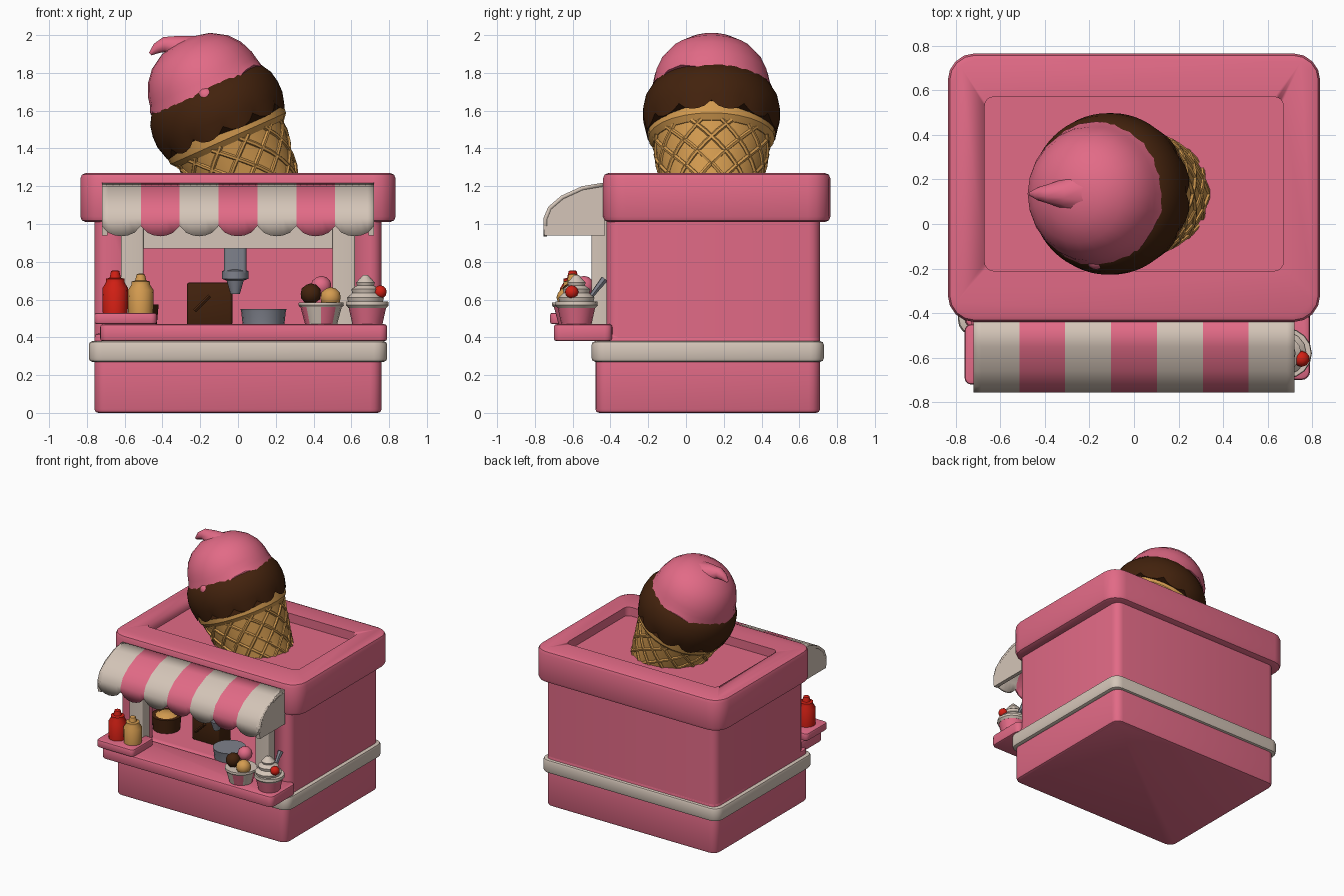
import bpy, bmesh
from math import sin, cos, pi, radians, atan2
from mathutils import Vector, Matrix

if "Cube" in bpy.data.objects:
    bpy.data.objects.remove(bpy.data.objects["Cube"], do_unlink=True)


def material(name, r, g, b):
    m = bpy.data.materials.new(name)
    m.use_nodes = True
    m.diffuse_color = (r, g, b, 1)
    m.node_tree.nodes["Principled BSDF"].inputs["Base Color"].default_value = (r, g, b, 1)
    return m


PINK = material("pink", .76, .145, .24)
CREAM = material("cream", .66, .56, .48)
CHOC = material("chocolate", .055, .016, .004)
TAN = material("waffle tan", .66, .33, .08)
RED = material("red", .65, .014, .007)
GREY = material("grey", .21, .22, .26)


def finish(name, bm, mats, smooth=None):
    bmesh.ops.recalc_face_normals(bm, faces=bm.faces)
    mesh = bpy.data.meshes.new(name)
    bm.to_mesh(mesh)
    bm.free()
    ob = bpy.data.objects.new(name, mesh)
    bpy.context.collection.objects.link(ob)
    for m in mats:
        mesh.materials.append(m)
    bpy.ops.object.select_all(action='DESELECT')
    ob.select_set(True)
    bpy.context.view_layer.objects.active = ob
    if smooth:
        bpy.ops.object.shade_smooth_by_angle(angle=radians(smooth))
    return ob


def box(name, x, y, z, mat, corner=0.0, edge=0.0):
    """Box from (min, max) ranges; rounded upright corners, softened rims."""
    bm = bmesh.new()
    bmesh.ops.create_cube(bm, size=1)
    for v in bm.verts:
        v.co = [r[0] + (c + .5) * (r[1] - r[0]) for c, r in zip(v.co, (x, y, z))]
    if corner:
        up = [e for e in bm.edges if abs(e.verts[0].co.z - e.verts[1].co.z) > .001]
        bmesh.ops.bevel(bm, geom=up, offset=corner, segments=4, profile=.5, affect='EDGES')
    if edge:
        rim = [e for e in bm.edges if abs(e.verts[0].co.z - e.verts[1].co.z) < .001]
        bmesh.ops.bevel(bm, geom=rim, offset=edge, segments=2, profile=.5, affect='EDGES')
    return finish(name, bm, [mat], 35)


def carve(ob, *ranges, corner=0.0):
    """Subtract a box-shaped space."""
    cutter = box("cutter", *ranges, PINK, corner)
    cutter.hide_render = True
    mod = ob.modifiers.new("carve", 'BOOLEAN')
    mod.operation, mod.solver, mod.object = 'DIFFERENCE', 'EXACT', cutter
    bpy.context.view_layer.objects.active = ob
    bpy.ops.object.modifier_apply(modifier=mod.name)
    bpy.data.objects.remove(cutter, do_unlink=True)


def lathe(name, profile, mats, place, segs=16, wave=None, rule=None, smooth=35):
    """Spin (radius, height) points; wave(angle) lowers the first ring."""
    bm = bmesh.new()
    rings = []
    for i, (r, h) in enumerate(profile):
        ring = []
        for k in range(segs):
            a = 2 * pi * k / segs
            ring.append(bm.verts.new((r * cos(a), r * sin(a), h - (wave(a) if wave and i == 0 else 0))))
        rings.append(ring)
    for low, high in zip(rings, rings[1:]):
        for k in range(segs):
            n = (k + 1) % segs
            bm.faces.new((low[k], low[n], high[n], high[k]))
    bm.faces.new(rings[-1])
    bm.faces.new(rings[0][::-1])
    if rule:
        for f in bm.faces:
            f.material_index = rule(f.calc_center_median())
    if not isinstance(place, Matrix):
        place = Matrix.Translation(place)
    bm.transform(place)
    return finish(name, bm, mats, smooth)


def ball(name, centre, r, mat):
    bm = bmesh.new()
    bmesh.ops.create_icosphere(bm, subdivisions=2, radius=r, matrix=Matrix.Translation(centre))
    return finish(name, bm, [mat], 50)


def tubes(name, paths, depth, mat, sides=1):
    """Tubes along lists of (point, relative radius)."""
    cu = bpy.data.curves.new(name, 'CURVE')
    cu.dimensions, cu.bevel_depth, cu.bevel_resolution, cu.use_fill_caps = '3D', depth, sides, True
    for path in paths:
        sp = cu.splines.new('POLY')
        sp.points.add(len(path) - 1)
        for p, (co, r) in zip(sp.points, path):
            p.co, p.radius = (*co, 1), r
    cu.materials.append(mat)
    ob = bpy.data.objects.new(name, cu)
    bpy.context.collection.objects.link(ob)
    bpy.ops.object.select_all(action='DESELECT')
    ob.select_set(True)
    bpy.context.view_layer.objects.active = ob
    bpy.ops.object.convert(target='MESH')
    bpy.ops.object.shade_smooth_by_angle(angle=radians(40))


# Kiosk shell with serving window
box("lower_body", (-.76, .76), (-.48, .71), (0, .42), PINK, .06, .02)
upper = box("upper_body", (-.76, .76), (-.42, .71), (.3, 1.1), PINK, .06)
carve(upper, (-.66, .66), (-.34, .6), (.465, .95))
carve(upper, (-.52, .52), (-.6, -.3), (.465, .9))
box("trim_band", (-.79, .79), (-.5, .73), (.27, .38), CREAM, .07, .02)
roof = box("roof", (-.835, .835), (-.44, .765), (1.01, 1.27), PINK, .12, .03)
carve(roof, (-.67, .67), (-.21, .57), (1.2, 1.4), corner=.04)

# Window frame, counter and tray
for side, s in (("left", 1), ("right", -1)):
    box(side + "_post", sorted((s * .5, s * .62)), (-.5, -.4), (.46, 1.15), CREAM, .01)
box("window_header", (-.53, .53), (-.48, -.4), (.87, 1.1), CREAM)
box("counter", (-.73, .79), (-.7, -.39), (.38, .47), PINK, .04, .015)
box("condiment_tray", (-.76, -.43), (-.72, -.45), (.47, .53), PINK, .03, .012)

# Striped awning with a scalloped hem
arc = [(-.43, 1.22), (-.55, 1.2), (-.66, 1.15), (-.73, 1.09), (-.755, 1.03), (-.755, .99)]
STRIPES, STEPS, HALF = 7, 6, .72
bm = bmesh.new()
cols = []
for i in range(STRIPES * STEPS + 1):
    x = -HALF + 2 * HALF * i / (STRIPES * STEPS)
    hem = .055 * abs(sin(pi * i / STEPS)) ** .6
    cols.append([bm.verts.new((x, y, z - (hem if j == len(arc) - 1 else 0))) for j, (y, z) in enumerate(arc)])
for i, (a, b) in enumerate(zip(cols, cols[1:])):
    for j in range(len(arc) - 1):
        f = bm.faces.new((a[j], b[j], b[j + 1], a[j + 1]))
        f.material_index = i // STEPS % 2
awning = finish("awning", bm, [CREAM, PINK], 40)
awning.modifiers.new("thickness", 'SOLIDIFY').thickness = .02
for side, s in (("left", 1), ("right", -1)):
    bm = bmesh.new()
    panel = bm.faces.new([bm.verts.new((s * HALF, y, z)) for y, z in arc + [(-.75, .94), (-.43, .94)]])
    move = bmesh.ops.extrude_face_region(bm, geom=[panel])["geom"]
    bmesh.ops.translate(bm, vec=(-s * .03, 0, 0), verts=[v for v in move if isinstance(v, bmesh.types.BMVert)])
    finish(side + "_awning_end", bm, [CREAM])

# Leaning ice cream cone
lean = Matrix.Translation((.03, .135, 1.27)) @ Matrix.Rotation(radians(-24), 4, 'Y')
lathe("waffle_cone", [(.235, -.25), (.31, .2)], [TAN], lean, 28)
lathe("cone_rim", [(.31, .17), (.335, .2), (.34, .27), (.3, .3)], [TAN], lean, 28)
ridges = []
for k in range(12):
    for turn in (1, -1):
        path = []
        for j in range(7):
            h = -.2 + .38 * j / 6
            a, r = 2 * pi * k / 12 + turn * 1.4 * j / 6, .277 + .167 * h
            path.append((lean @ Vector((r * cos(a), r * sin(a), h)), 1))
        ridges.append(path)
tubes("waffle_ridges", ridges, .013, TAN)
lathe("chocolate_coat", [(.345, .27), (.362, .31), (.362, .37), (.35, .43), (.315, .49), (.24, .53)], [CHOC], lean, 60,
      lambda a: .045 * abs(sin(6 * a)) ** .7)
lathe("strawberry_scoop", [(.325, .47), (.308, .53), (.3, .57), (.27, .64), (.22, .7), (.14, .75), (.05, .77)],
      [PINK], lean, 24, lambda a: .018 * sin(3 * a) + .015 * cos(5 * a))
swirl = [(-.21, 1.86, 1.5), (-.27, 1.91, 1.05), (-.33, 1.94, .62), (-.39, 1.95, .42), (-.43, 1.93, .3), (-.465, 1.9, .1)]
tubes("scoop_curl", [[((x, .135, z), r) for x, z, r in swirl]], .1, PINK, 3)
ball("scoop_drip", (-.17, -.16, 1.68), .045, PINK)

# Squeeze bottles
for name, x, mat, tall in (("ketchup_bottle", -.65, RED, 1), ("mustard_bottle", -.515, TAN, .92)):
    shape = [(.066, 0), (.068, .13), (.05, .16), (.05, .18), (.03, .185), (.022, .22), (.012, .225)]
    lathe(name, [(r, h * tall) for r, h in shape], [mat], (x, -.6, .53), 14)

# Striped sundae bowl with three scoops
lathe("sundae_bowl", [(.085, 0), (.112, .1)], [PINK, CREAM], (.44, -.59, .47), 16,
      rule=lambda c: int((atan2(c.y, c.x) + pi) / (pi / 4)) % 2)
lathe("sundae_bowl_rim", [(.113, .09), (.12, .1), (.118, .115), (.1, .115)], [CREAM], (.44, -.59, .47), 16)
for name, x, y, z, mat in (("chocolate", .385, -.61, .63, CHOC), ("vanilla", .49, -.63, .61, TAN),
                           ("strawberry", .44, -.54, .67, PINK)):
    ball(name + "_sundae_scoop", (x, y, z), .056, mat)

# Whipped cream cup with a cherry and spoon
lathe("cream_cup", [(.08, 0), (.1, .09)], [PINK], (.685, -.58, .47), 16)
lathe("cream_cup_rim", [(.1, .085), (.113, .1), (.11, .12), (.09, .12)], [CREAM], (.685, -.58, .47), 16)
lathe("whipped_cream", [(.09, .11), (.098, .14), (.07, .165), (.075, .185), (.045, .205), (.05, .22), (.012, .26)],
      [CREAM], (.675, -.58, .47), 14)
ball("cherry", (.752, -.605, .64), .036, RED)
tubes("spoon", [[((.69, -.53, .58), .7), ((.68, -.47, .66), 1), ((.68, -.43, .71), 1.3)]], .016, GREY)

# Kitchen items inside the window
box("cocoa_box", (-.27, -.03), (-.2, -.04), (.465, .69), CHOC, .015, .01)
tubes("scoop_handle", [[((-.23, -.21, .54), 1), ((-.15, -.21, .62), 1)]], .012, CHOC)
lathe("topping_tub", [(.1, 0), (.11, .11)], [CHOC], (-.53, -.15, .465), 14)
lathe("topping", [(.095, .1), (.05, .13)], [TAN], (-.53, -.15, .465), 14)
lathe("steel_pan", [(.11, 0), (.118, .07), (.122, .085), (.1, .085)], [GREY], (.135, -.3, .465), 18)
box("dispenser_head", (-.075, .045), (-.3, -.18), (.74, .96), GREY, .02)
lathe("dispenser_nozzle", [(.025, 0), (.045, .07), (.07, .08), (.07, .12), (.05, .13)], [GREY], (-.015, -.25, .63), 14)
